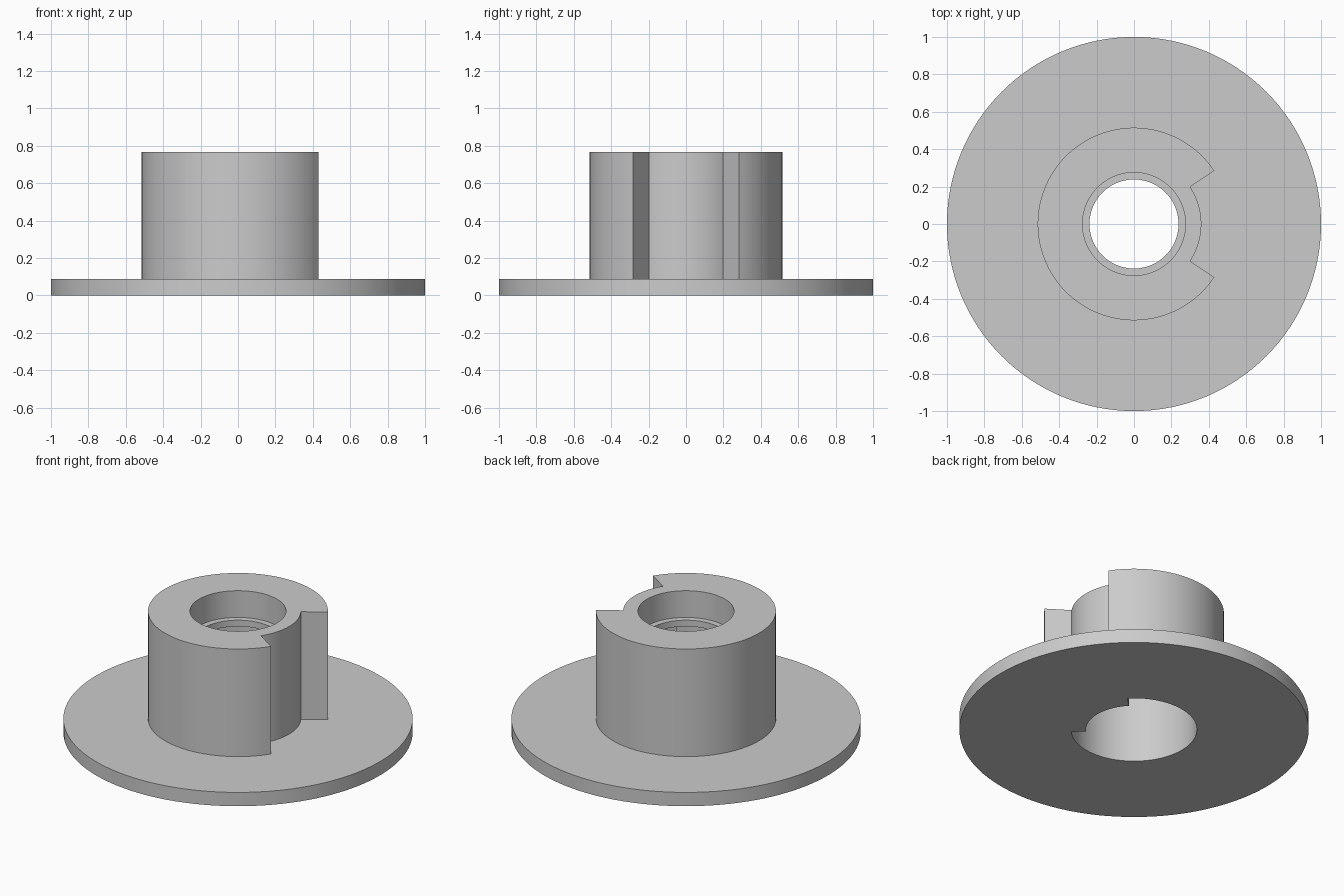
import bpy, bmesh
from math import cos, sin, radians

if "Cube" in bpy.data.objects:
    bpy.data.objects.remove(bpy.data.objects["Cube"], do_unlink=True)

grey = bpy.data.materials.new("plain grey")
grey.use_nodes = True
colour = (0.6, 0.6, 0.6, 1)
grey.diffuse_color = colour
grey.node_tree.nodes["Principled BSDF"].inputs["Base Color"].default_value = colour


def arc(radius, start, end, steps):
    angles = [radians(start + (end - start) * i / steps) for i in range(steps + 1)]
    return [(radius * cos(a), radius * sin(a)) for a in angles]


def circle(radius):
    return arc(radius, 0, 360, 128)[:-1]


def keyed(radius, key_radius, half_angle):
    """Circle whose sector facing +x has a smaller radius."""
    return (arc(radius, half_angle, 360 - half_angle, 100)
            + arc(key_radius, -half_angle, half_angle, 28))


def prism(name, outline, bottom, top):
    bm = bmesh.new()
    face = bm.faces.new([bm.verts.new((x, y, bottom)) for x, y in outline])
    extruded = bmesh.ops.extrude_face_region(bm, geom=[face])["geom"]
    verts = [v for v in extruded if isinstance(v, bmesh.types.BMVert)]
    bmesh.ops.translate(bm, verts=verts, vec=(0, 0, top - bottom))
    bmesh.ops.recalc_face_normals(bm, faces=bm.faces)
    mesh = bpy.data.meshes.new(name)
    bm.to_mesh(mesh)
    bm.free()
    mesh.materials.append(grey)
    obj = bpy.data.objects.new(name, mesh)
    bpy.context.collection.objects.link(obj)
    return obj


def combine(target, tool, operation):
    mod = target.modifiers.new(tool.name, "BOOLEAN")
    mod.operation, mod.solver, mod.object = operation, "EXACT", tool
    bpy.context.view_layer.objects.active = target
    bpy.ops.object.modifier_apply(modifier=mod.name)
    bpy.data.objects.remove(tool, do_unlink=True)


# Flange disc with the notched hub standing on it
body = prism("flanged_hub", circle(1.0), 0, 0.087)
combine(body, prism("hub", keyed(0.515, 0.36, 33.5), 0.04, 0.767), "UNION")

# Keyed socket below, thin ledge in the middle, round bore above
combine(body, prism("socket", keyed(0.36, 0.275, 44), -0.1, 0.558), "DIFFERENCE")
combine(body, prism("ledge_hole", circle(0.238), 0.5, 0.7), "DIFFERENCE")
combine(body, prism("bore", circle(0.275), 0.598, 0.9), "DIFFERENCE")

bpy.ops.object.select_all(action="DESELECT")
body.select_set(True)
bpy.context.view_layer.objects.active = body
bpy.ops.object.shade_smooth_by_angle(angle=radians(25))
